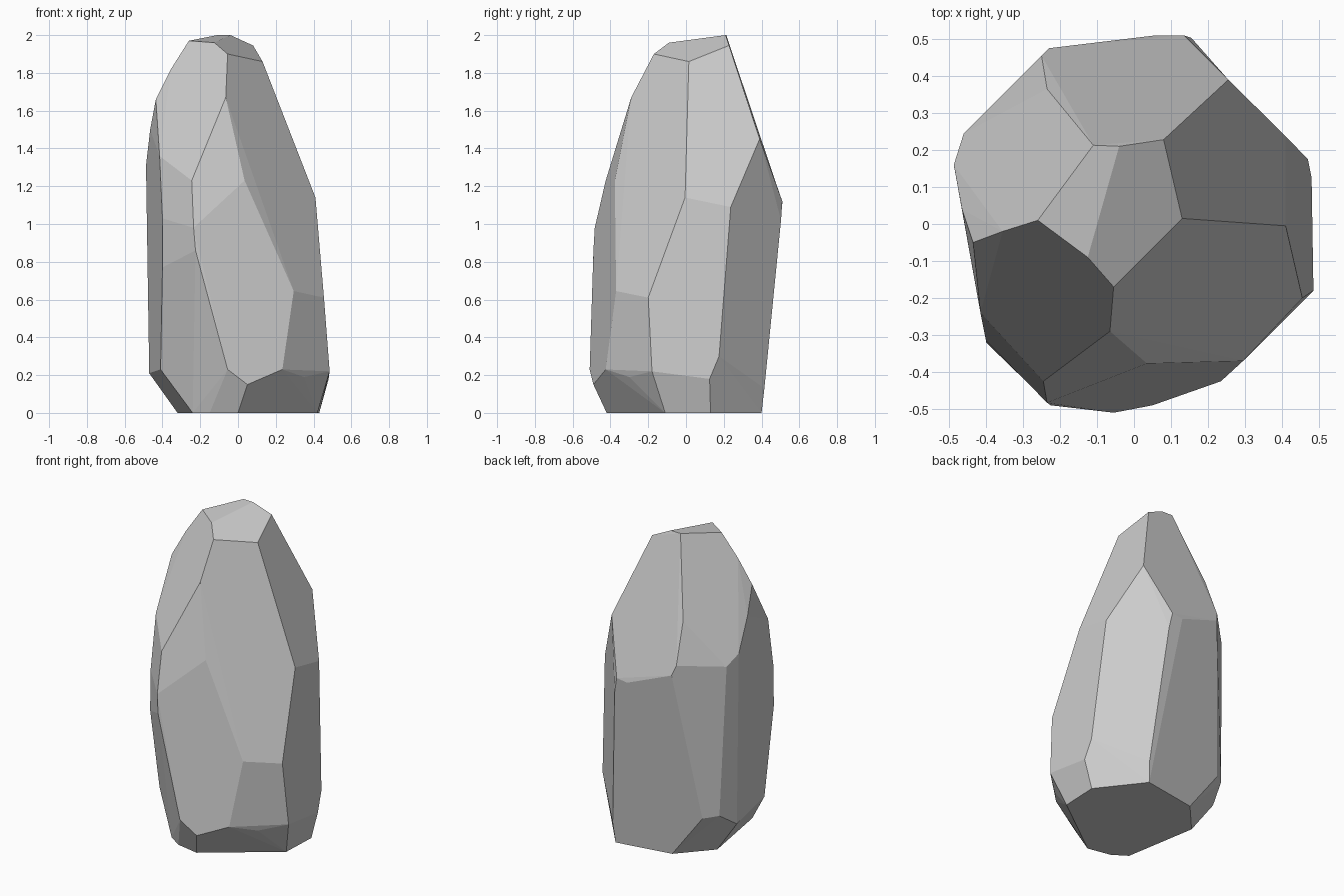
import bpy, bmesh
from math import radians

# Flat footprint resting on the ground (x, y)
base = [(.22, .40), (-.14, .34), (-.32, .14), (-.24, -.33),
        (-.15, -.39), (0, -.42), (.42, -.11), (.43, .13)]

# Chipped corners of the stone (x, y, z), from the crown downwards
crown = [(-.26, .01, 1.97), (-.11, .213, 2), (-.04, .21, 2), (.08, .228, 1.945),
         (.13, .015, 1.86), (-.055, -.17, 1.90), (-.125, -.09, 1.96), (-.355, -.02, 1.82)]
shoulder = [(-.435, -.05, 1.66), (-.065, -.29, 1.67), (-.465, .04, 1.5), (-.235, .365, 1.53),
            (.255, .39, 1.45), (-.415, -.24, 1.36), (-.487, .16, 1.31), (-.46, .245, 1.25),
            (-.25, .455, 1.28), (-.23, .475, 1.22), (-.245, -.425, 1.23), (.035, -.377, 1.23)]
waist = [(.41, -.005, 1.14), (.41, .237, 1.09), (.06, .51, 1.11), (.135, .51, 1.12),
         (.155, .503, 1.02), (-.40, -.315, 1.03), (-.235, -.483, .98), (-.225, -.49, .86),
         (-.40, -.32, .77), (.295, -.37, .645), (.455, -.20, .61)]
foot = [(.485, -.18, .22), (.35, -.30, .19), (.235, -.425, .23), (.05, -.49, .15),
        (-.055, -.51, .23), (-.41, -.21, .23), (-.47, .155, .21), (-.43, .275, .296),
        (-.351, .335, .28), (.23, .415, .13), (.47, .175, .30), (.48, .125, .18)]

# Wrap the corners in a convex hull and merge near-coplanar triangles into facets
bm = bmesh.new()
for p in [(x, y, 0) for x, y in base] + crown + shoulder + waist + foot:
    bm.verts.new(p)
hull = bmesh.ops.convex_hull(bm, input=bm.verts[:])
loose = [v for v in bm.verts if not v.link_faces]
bmesh.ops.delete(bm, geom=loose, context='VERTS')
bmesh.ops.dissolve_limit(bm, angle_limit=radians(4), verts=bm.verts[:], edges=bm.edges[:])
bmesh.ops.recalc_face_normals(bm, faces=bm.faces[:])

mesh = bpy.data.meshes.new("standing_rock")
bm.to_mesh(mesh)
bm.free()
bpy.context.collection.objects.link(bpy.data.objects.new("standing_rock", mesh))
